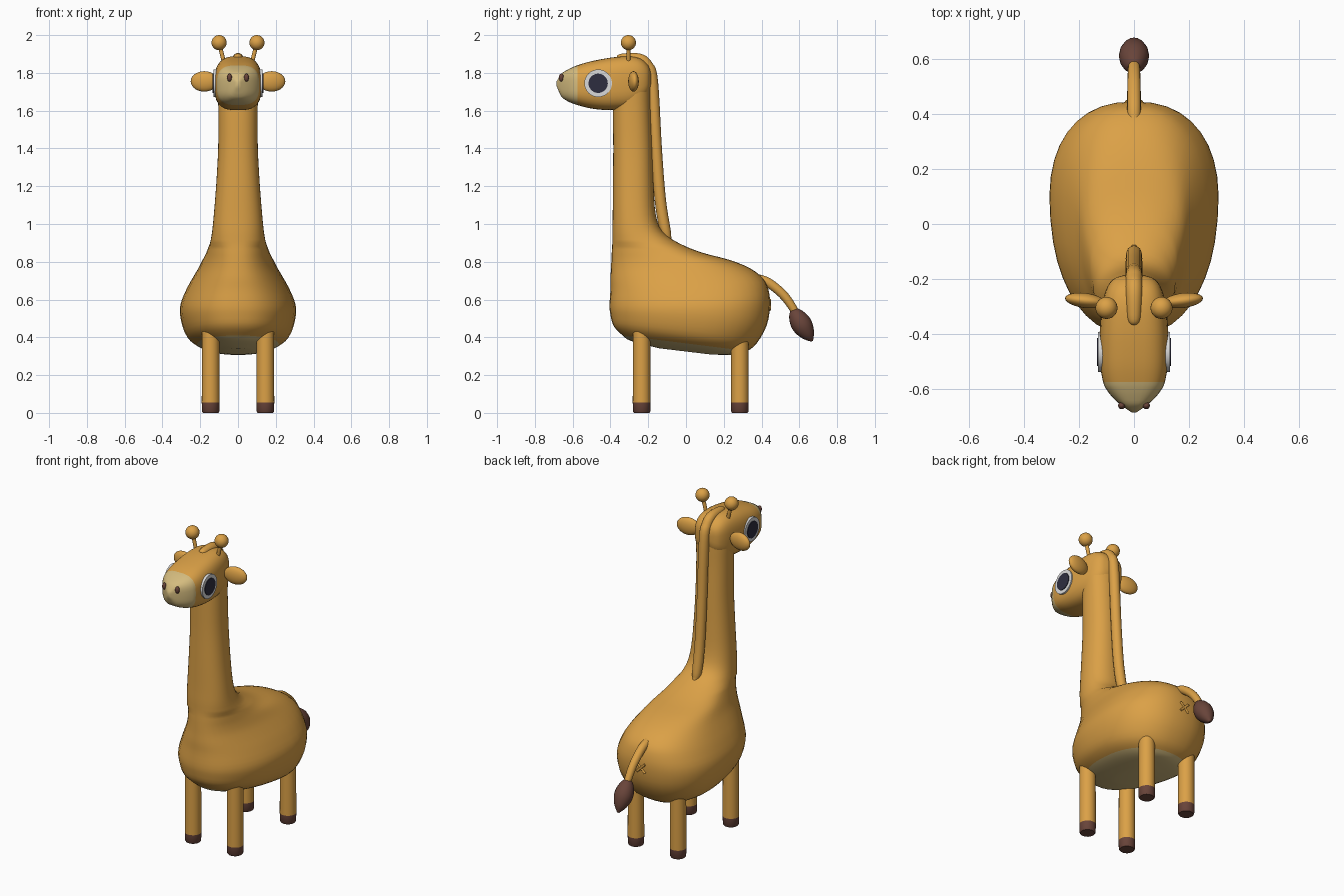
import bpy, bmesh, math
from mathutils import Vector, Matrix

if "Cube" in bpy.data.objects:
    bpy.data.objects.remove(bpy.data.objects["Cube"])


def material(name, rgb):
    m = bpy.data.materials.new(name)
    m.diffuse_color = (*rgb, 1)
    m.use_nodes = True
    m.node_tree.nodes["Principled BSDF"].inputs["Base Color"].default_value = m.diffuse_color
    return m


TAN = material("tan_hide", (0.71, 0.355, 0.062))
CREAM = material("cream", (0.66, 0.50, 0.21))
BROWN = material("dark_brown", (0.14, 0.058, 0.042))
WHITE = material("eye_white", (0.70, 0.70, 0.70))
NAVY = material("pupil_navy", (0.027, 0.027, 0.05))


def spline(rows, n):
    """Smooth interpolation through rows of numbers, n steps per span."""
    out = []
    for i in range(len(rows) - 1):
        p0, p1, p2 = rows[max(i - 1, 0)], rows[i], rows[i + 1]
        p3 = rows[min(i + 2, len(rows) - 1)]
        for k in range(n):
            t = k / n
            out.append([0.5 * (2 * b + (c - a) * t + (2 * a - 5 * b + 4 * c - d) * t * t
                               + (3 * b - a - 3 * c + d) * t ** 3)
                        for a, b, c, d in zip(p0, p1, p2, p3)])
    return out + [list(rows[-1])]


def superellipse(n, power):
    """Unit outline points of a rounded square."""
    pts = []
    for k in range(n):
        a = 2 * math.pi * k / n
        c, s = math.cos(a), math.sin(a)
        pts.append((math.copysign(abs(c) ** (2 / power), c),
                    math.copysign(abs(s) ** (2 / power), s)))
    return pts


def finish(name, bm, mats, angle=50):
    bmesh.ops.recalc_face_normals(bm, faces=bm.faces)
    me = bpy.data.meshes.new(name)
    bm.to_mesh(me)
    bm.free()
    ob = bpy.data.objects.new(name, me)
    bpy.context.collection.objects.link(ob)
    for m in mats:
        me.materials.append(m)
    bpy.ops.object.select_all(action='DESELECT')
    ob.select_set(True)
    bpy.context.view_layer.objects.active = ob
    bpy.ops.object.shade_smooth_by_angle(angle=math.radians(angle))
    return ob


def loft(name, rings, mats, second=lambda i: False, angle=50):
    """Skin a list of rings; second(i) picks spans that use the second material."""
    bm = bmesh.new()
    vs = [[bm.verts.new(p) for p in r] for r in rings]
    n = len(rings[0])
    for i in range(len(vs) - 1):
        for k in range(n):
            j = (k + 1) % n
            f = bm.faces.new((vs[i][k], vs[i][j], vs[i + 1][j], vs[i + 1][k]))
            f.material_index = int(second(i))
    bm.faces.new(vs[0]).material_index = int(second(0))
    bm.faces.new(vs[-1]).material_index = int(second(len(vs) - 2))
    return finish(name, bm, mats, angle)


def tube(name, path, mat):
    """Round tube in the middle plane through (y, z, radius) points."""
    pts = spline(path, 5)
    rings = []
    for i, (y, z, r) in enumerate(pts):
        a, b = pts[max(i - 1, 0)], pts[min(i + 1, len(pts) - 1)]
        t = Vector((0, b[0] - a[0], b[1] - a[1])).normalized()
        nrm = Vector((0, -t.z, t.y))
        rings.append([Vector((r * math.cos(k * math.pi / 8), y, z))
                      + nrm * r * math.sin(k * math.pi / 8) for k in range(16)])
    return loft(name, rings, [mat])


def ellipsoid(name, loc, radii, mat, rot=Matrix()):
    bm = bmesh.new()
    bmesh.ops.create_uvsphere(bm, u_segments=24, v_segments=14, radius=1)
    bm.transform(Matrix.Translation(loc) @ rot.to_4x4() @ Matrix.Diagonal((*radii, 1)))
    return finish(name, bm, [mat])


def rod(name, a, b, r, mat, segs=12):
    a, b = Vector(a), Vector(b)
    bm = bmesh.new()
    bmesh.ops.create_cone(bm, cap_ends=True, segments=segs, radius1=r, radius2=r,
                          depth=(b - a).length)
    q = (b - a).to_track_quat('Z', 'Y').to_matrix().to_4x4()
    bm.transform(Matrix.Translation((a + b) / 2) @ q)
    return finish(name, bm, [mat])


# Body and neck: stacked egg-shaped rings (z, front y, back y, half width, tilt)
body_rows = [
    (0.325, -0.14, 0.14, 0.06, -0.12), (0.343, -0.29, 0.27, 0.15, -0.13),
    (0.368, -0.335, 0.325, 0.215, -0.125), (0.414, -0.383, 0.375, 0.268, -0.12),
    (0.493, -0.40, 0.428, 0.298, -0.067), (0.57, -0.405, 0.445, 0.302, 0),
    (0.65, -0.40, 0.437, 0.272, 0), (0.71, -0.40, 0.41, 0.24, 0),
    (0.765, -0.397, 0.34, 0.208, 0), (0.81, -0.395, 0.23, 0.185, 0),
    (0.85, -0.393, 0.08, 0.165, 0), (0.90, -0.39, -0.04, 0.148, 0),
    (0.96, -0.39, -0.125, 0.137, 0), (1.05, -0.388, -0.16, 0.128, 0),
    (1.2, -0.387, -0.172, 0.116, 0), (1.4, -0.385, -0.18, 0.105, 0),
    (1.6, -0.387, -0.188, 0.104, 0), (1.74, -0.385, -0.19, 0.107, 0),
    (1.82, -0.38, -0.198, 0.10, 0), (1.86, -0.35, -0.23, 0.07, 0)]
rings = []
for z, yf, yb, w, tilt in spline(body_rows, 3):
    ring = []
    for u, v in superellipse(40, 2.3):
        y = (yf + yb) / 2 + u * (yb - yf) / 2
        egg = 0.11 if z < 0.9 else 0
        ring.append((v * w * (1 + egg * u), y, z + tilt * y))
    rings.append(ring)
loft("body_and_neck", rings, [TAN, CREAM], lambda i: i < 6)

# Head: rounded square rings along y (y, top, bottom, half width), cream muzzle
head_rows = [
    (-0.685, 1.755, 1.73, 0.008), (-0.66, 1.795, 1.675, 0.045),
    (-0.63, 1.815, 1.652, 0.078), (-0.60, 1.83, 1.638, 0.101),
    (-0.575, 1.84, 1.63, 0.112), (-0.52, 1.857, 1.615, 0.122),
    (-0.45, 1.872, 1.605, 0.125), (-0.38, 1.883, 1.603, 0.124),
    (-0.30, 1.888, 1.61, 0.116), (-0.24, 1.875, 1.64, 0.102),
    (-0.20, 1.84, 1.69, 0.075), (-0.185, 1.80, 1.74, 0.03)]
rings = [[(u * w, y, (t + b) / 2 + v * (t - b) / 2) for u, v in superellipse(40, 3.0)]
         for y, t, b, w in spline(head_rows, 3)]
loft("head", rings, [TAN, CREAM], lambda i: i < 12)

# Mane running from forehead down the neck
tube("mane", [(-0.365, 1.875, 0.008), (-0.345, 1.877, 0.024), (-0.25, 1.873, 0.03),
              (-0.205, 1.838, 0.03), (-0.178, 1.755, 0.03), (-0.157, 1.39, 0.03),
              (-0.136, 1.127, 0.03), (-0.108, 0.96, 0.028), (-0.085, 0.915, 0.012)], TAN)

# Tail and its tuft
tube("tail", [(0.38, 0.71, 0.024), (0.435, 0.69, 0.025), (0.51, 0.63, 0.024),
              (0.56, 0.565, 0.022), (0.595, 0.50, 0.018)], TAN)
tube("tail_tuft", [(0.562, 0.55, 0.010), (0.575, 0.53, 0.034), (0.598, 0.492, 0.052),
                   (0.622, 0.453, 0.053), (0.648, 0.412, 0.035), (0.668, 0.38, 0.006)], BROWN)

# Small puckered cross under the tail
for s in (-1, 1):
    rod("rear_cross", (-0.028 * s, 0.443, 0.545), (0.028 * s, 0.443, 0.60), 0.007, TAN, 8)

for side, s in (("right", 1), ("left", -1)):
    # Legs with brown hooves
    for end, y, top in (("front", -0.235, 0.44), ("back", 0.285, 0.42)):
        rows = [(0, 0.041), (0.007, 0.046), (0.055, 0.047), (0.056, 0.047), (top, 0.046)]
        leg = [[(s * 0.145 + r * math.cos(k * math.pi / 12),
                 y + r * math.sin(k * math.pi / 12), z) for k in range(24)] for z, r in rows]
        loft(f"{end}_leg_{side}", leg, [TAN, BROWN], lambda i: i < 3)
    # Eyes: white disc with a dark pupil plate
    rod(f"eye_white_{side}", (s * 0.09, -0.465, 1.745), (s * 0.131, -0.465, 1.745),
        0.073, WHITE, 32)
    rod(f"pupil_{side}", (s * 0.127, -0.465, 1.745), (s * 0.135, -0.465, 1.745),
        0.051, NAVY, 32)
    # Nostrils
    ellipsoid(f"nostril_{side}", (s * 0.045, -0.660, 1.775), (0.013, 0.013, 0.021), BROWN)
    # Ears
    ellipsoid(f"ear_{side}", (s * 0.178, -0.278, 1.755), (0.073, 0.027, 0.054), TAN,
              Matrix.Rotation(s * 0.12, 3, 'Z'))
    # Horn stalk and knob
    rod(f"horn_stalk_{side}", (s * 0.073, -0.305, 1.85), (s * 0.098, -0.305, 1.95), 0.011, TAN)
    ellipsoid(f"horn_knob_{side}", (s * 0.10, -0.305, 1.96), (0.04, 0.04, 0.04), TAN)
